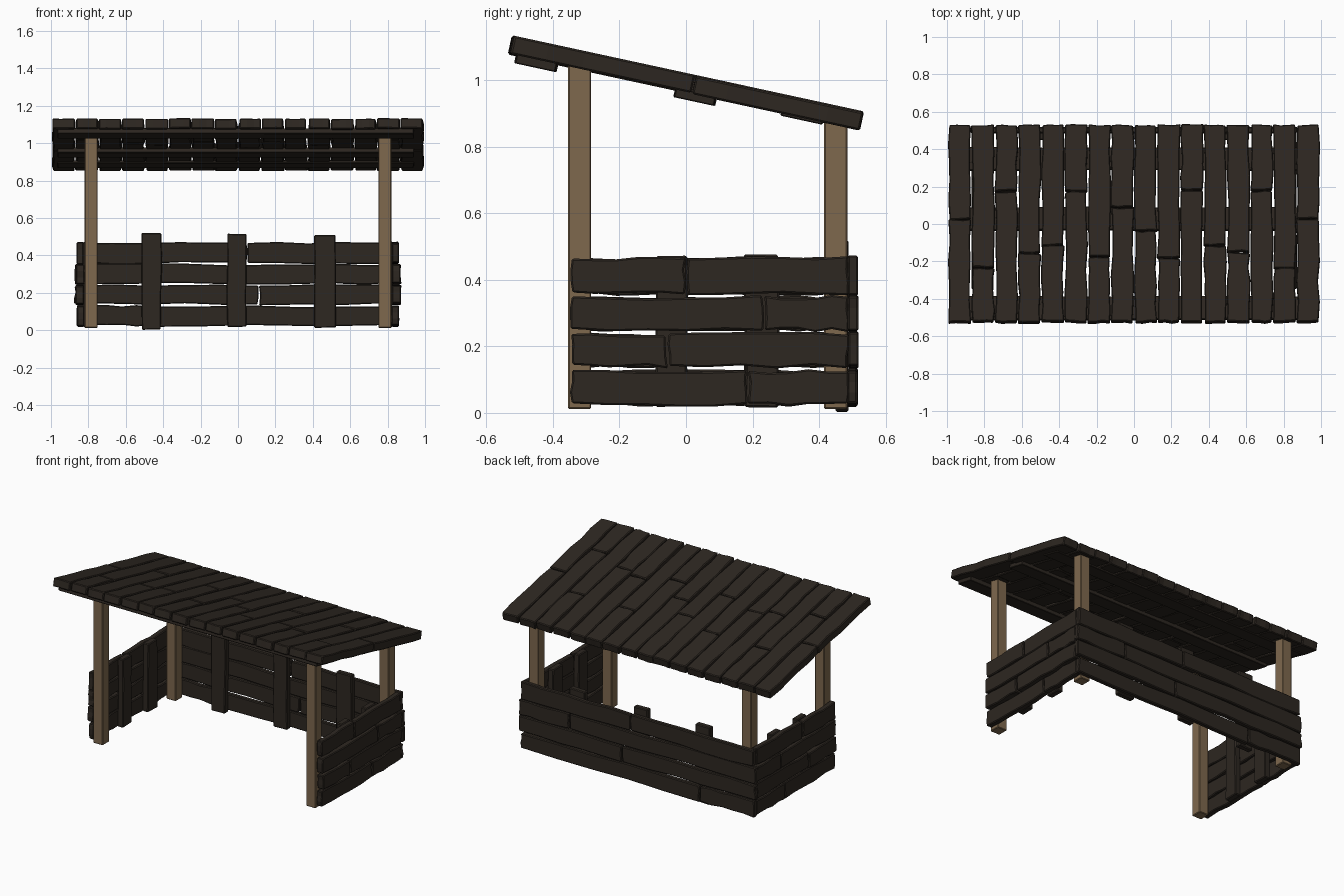
import bpy, bmesh, math, random
from mathutils import Matrix, Vector

if "Cube" in bpy.data.objects:
    bpy.data.objects.remove(bpy.data.objects["Cube"])

random.seed(7)


def material(name, col):
    m = bpy.data.materials.new(name)
    m.diffuse_color = (*col, 1)
    m.use_nodes = True
    m.node_tree.nodes["Principled BSDF"].inputs["Base Color"].default_value = m.diffuse_color
    return m


DARK = material("dark_wood", (0.026, 0.020, 0.015))
LIGHT = material("post_wood", (0.21, 0.14, 0.076))


def axes(u, v, w, origin=(0, 0, 0)):
    """Matrix from board space (length, width, thickness) to the world."""
    m = Matrix((u, v, w)).transposed().to_4x4()
    m.translation = origin
    return m


def board(bm, m, u, v, w, wob=0.006, nu=5, nv=3):
    """One hand-cut board: a slab whose outline wanders a little."""
    r = lambda a: random.uniform(-a, a)
    lift = r(wob * 0.4)
    top, bot = {}, {}
    for i in range(nu + 1):
        edge = [r(wob), r(wob)]
        for j in range(nv + 1):
            t, s = i / nu, j / nv
            p = u[0] + (u[1] - u[0]) * t
            if i in (0, nu):
                p += r(wob * 0.7)
            q = v[0] + (v[1] - v[0]) * s + edge[0] * (1 - s) + edge[1] * s
            for d, k in ((bot, 0), (top, 1)):
                d[i, j] = bm.verts.new(m @ Vector((p, q, w[k] + lift)))
    faces = []
    for i in range(nu):
        for j in range(nv):
            ring = [(i, j), (i + 1, j), (i + 1, j + 1), (i, j + 1)]
            faces.append(bm.faces.new([top[k] for k in ring]))
            faces.append(bm.faces.new([bot[k] for k in reversed(ring)]))
    rim = ([(i, 0) for i in range(nu)] + [(nu, j) for j in range(nv)]
           + [(i, nv) for i in range(nu, 0, -1)] + [(0, j) for j in range(nv, 0, -1)])
    for a, b in zip(rim, rim[1:] + rim[:1]):
        faces.append(bm.faces.new((bot[a], bot[b], top[b], top[a])))
    bmesh.ops.recalc_face_normals(bm, faces=faces)


def finish(name, bm, mat, bevel=0.005):
    me = bpy.data.meshes.new(name)
    bm.to_mesh(me)
    bm.free()
    me.materials.append(mat)
    ob = bpy.data.objects.new(name, me)
    bpy.context.collection.objects.link(ob)
    mod = ob.modifiers.new("worn_edges", 'BEVEL')
    mod.width = bevel
    mod.segments = 1
    mod.limit_method = 'ANGLE'
    mod.angle_limit = math.radians(50)
    return ob


# Sloping roof: 16 columns of planks, each cut once along its length
ANG = math.radians(12.2)
C, S = math.cos(ANG), math.sin(ANG)
ROOF = axes((0, C, -S), (1, 0, 0), (0, S, C), (0, 0, 0.992))
cuts = [0.02, -0.24, 0.17, -0.16, -0.12, 0.17, -0.18, 0.085,
        -0.04, -0.185, 0.175, -0.12, -0.155, 0.175, -0.24, 0.02]
bm = bmesh.new()
for i, cut in enumerate(cuts):
    x = -0.993 + i * 1.986 / 16
    v = (x + 0.004, x + 0.120)
    board(bm, ROOF, (-0.538, cut / C - 0.003), v, (-0.0275, 0.0275))
    board(bm, ROOF, (cut / C + 0.003, 0.538), v, (-0.0275, 0.0275))
finish("roof_planks", bm, DARK)

# Cross battens under the roof
bm = bmesh.new()
ACROSS = axes((1, 0, 0), (0, C, -S), (0, S, C), (0, 0, 0.992))
for y0, y1, drop in ((-0.515, -0.39, 0.050), (-0.027, 0.098, 0.050), (0.30, 0.425, 0.036)):
    board(bm, ACROSS, (-0.965, 0.94), (y0, y1), (-drop, -0.02), wob=0.003, nv=1)
finish("roof_battens", bm, DARK, 0.003)

# Four square posts with tops cut to the roof slope
for label, y in (("front", -0.32), ("back", 0.45)):
    for side, x in (("left", -0.785), ("right", 0.785)):
        bm = bmesh.new()
        bmesh.ops.create_cube(bm, size=1)
        for p in bm.verts:
            py = y + p.co.y * 0.07
            pz = 0.012 if p.co.z < 0 else 0.97 - py * S / C
            p.co = (x + p.co.x * 0.07, py, pz)
        finish(f"{label}_{side}_post", bm, LIGHT, 0.004)

# Low back wall: four rows of boards
rows = [(0.024, 0.129), (0.139, 0.241), (0.249, 0.352), (0.358, 0.470)]
BACK = axes((1, 0, 0), (0, 0, 1), (0, 1, 0))
bm = bmesh.new()
for row, cut, end in zip(rows, (-0.46, 0.11, 0.5, 0.05), (0.86, 0.872, 0.87, 0.86)):
    board(bm, BACK, (-end, cut - 0.003), row, (0.486, 0.517))
    board(bm, BACK, (cut + 0.003, end), row, (0.486, 0.517))
finish("back_wall_boards", bm, DARK)

# Upright battens on the inside of the back wall
UP_BACK = axes((0, 0, 1), (1, 0, 0), (0, 1, 0))
bm = bmesh.new()
for x0, x1, z0, z1 in ((-0.515, -0.41, 0.004, 0.52), (-0.06, 0.047, 0.018, 0.514),
                       (0.41, 0.523, 0.012, 0.508)):
    board(bm, UP_BACK, (z0, z1), (x0, x1), (0.45, 0.488), wob=0.004, nu=3, nv=1)
finish("back_wall_battens", bm, DARK)

# Low side walls with their inner battens
for name, s in (("left", -1), ("right", 1)):
    SIDE = axes((0, 1, 0), (0, 0, 1), (s, 0, 0))
    bm = bmesh.new()
    for row, cut, out in zip(rows, (0.185, -0.055, 0.235, 0.0), (0, 0.008, 0.006, 0)):
        row = (row[0], row[1] - 0.003)
        board(bm, SIDE, (-0.345, cut - 0.003), row, (0.824, 0.862 + out))
        board(bm, SIDE, (cut + 0.003, 0.488), row, (0.824, 0.862 + out))
    finish(f"{name}_wall_boards", bm, DARK)

    UP_SIDE = axes((0, 0, 1), (0, 1, 0), (s, 0, 0))
    bm = bmesh.new()
    for y0, y1 in ((-0.09, 0.005), (0.177, 0.278)):
        board(bm, UP_SIDE, (0.018, 0.474), (y0, y1), (0.785, 0.826), wob=0.004, nu=3, nv=1)
    finish(f"{name}_wall_battens", bm, DARK)
